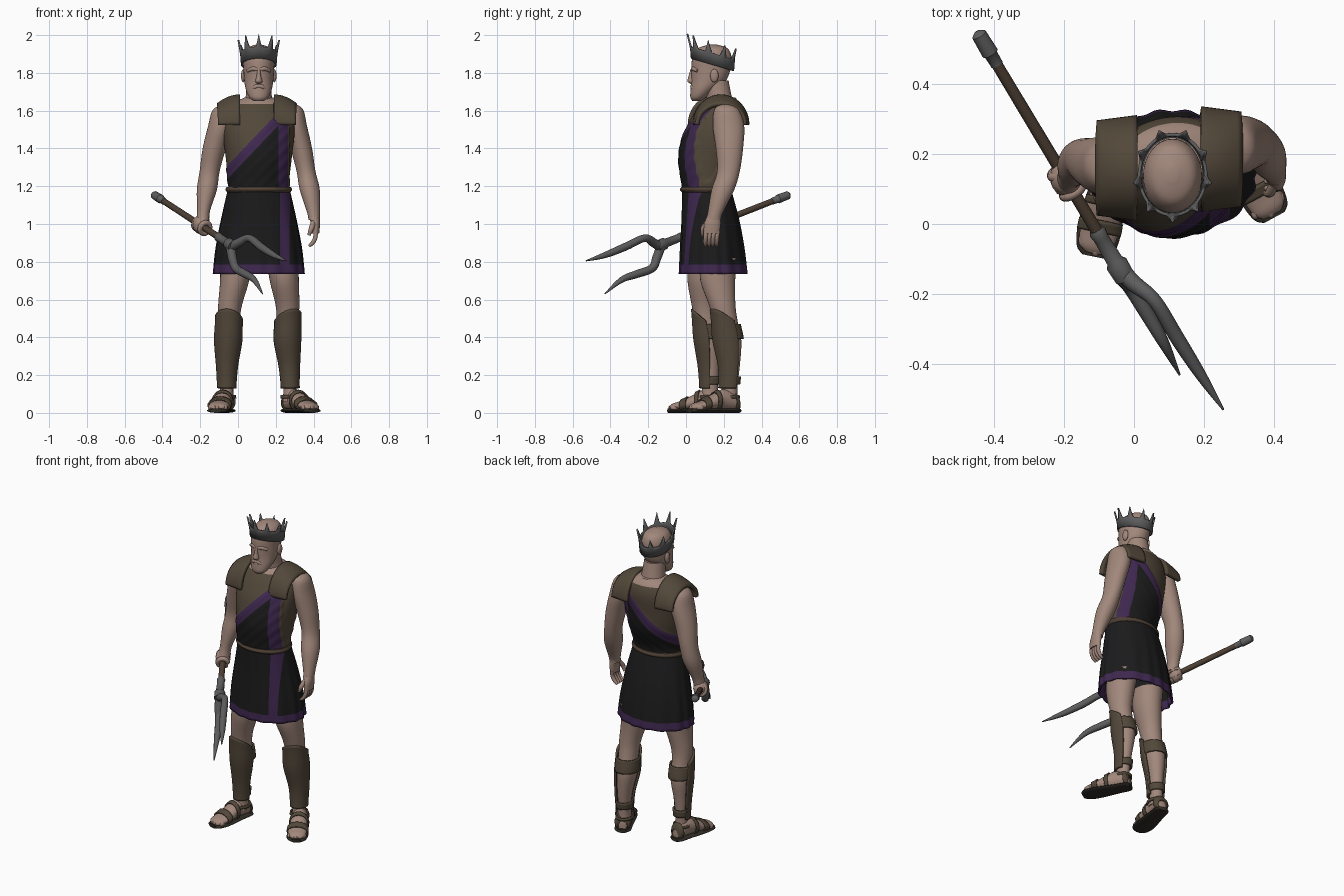
import bpy, bmesh, math
from mathutils import Vector, Matrix

cube = bpy.data.objects.get("Cube")
if cube:
    bpy.data.objects.remove(cube)

COLOURS = {
    "skin": (0.36, 0.245, 0.2), "leather": (0.085, 0.064, 0.042),
    "black_cloth": (0.011, 0.011, 0.012), "purple_trim": (0.05, 0.021, 0.08),
    "steel": (0.11, 0.11, 0.11), "wood": (0.075, 0.05, 0.034),
    "sole": (0.03, 0.025, 0.02),
}
MATS = {}
for key, rgb in COLOURS.items():
    m = bpy.data.materials.new(key)
    m.use_nodes = True
    m.diffuse_color = (*rgb, 1)
    m.node_tree.nodes["Principled BSDF"].inputs["Base Color"].default_value = (*rgb, 1)
    MATS[key] = m


def finish(name, bm, mats, rule=None, cuts=(), thick=0):
    """Cut colour borders, assign materials by rule and make the object."""
    names = mats.split()
    for co, no in cuts:
        geom = bm.verts[:] + bm.edges[:] + bm.faces[:]
        bmesh.ops.bisect_plane(bm, geom=geom, plane_co=co, plane_no=no, dist=1e-5)
    bmesh.ops.recalc_face_normals(bm, faces=bm.faces[:])
    if rule:
        for f in bm.faces:
            f.material_index = names.index(rule(f.calc_center_median()))
    mesh = bpy.data.meshes.new(name)
    bm.to_mesh(mesh)
    bm.free()
    ob = bpy.data.objects.new(name, mesh)
    bpy.context.collection.objects.link(ob)
    for n in names:
        mesh.materials.append(MATS[n])
    if thick:
        mod = ob.modifiers.new("thickness", "SOLIDIFY")
        mod.thickness, mod.offset = thick, 0
    bpy.ops.object.select_all(action="DESELECT")
    ob.select_set(True)
    bpy.context.view_layer.objects.active = ob
    bpy.ops.object.shade_smooth_by_angle(angle=math.radians(45))
    return ob


def spline(rows, steps):
    out, last = [], len(rows) - 1
    for i in range(last):
        quad = zip(rows[max(i - 1, 0)], rows[i], rows[i + 1], rows[min(i + 2, last)])
        quad = list(quad)
        for k in range(steps):
            t = k / steps
            out.append(tuple(b + ((c - a) * t + (2*a - 5*b + 4*c - d) * t*t
                                  + (3*b - a - 3*c + d) * t**3) / 2 for a, b, c, d in quad))
    return out + [rows[last]]


def skin_rings(bm, loops, closed, caps):
    for lo, hi in zip(loops, loops[1:]):
        n = len(lo)
        for i in range(n if closed else n - 1):
            j = (i + 1) % n
            bm.faces.new((lo[i], lo[j], hi[j], hi[i]))
    if caps:
        bm.faces.new(loops[0])
        bm.faces.new(loops[-1])


def loft(name, rings, mats, n=32, steps=5, arc=None, yaw=0, deform=None,
         caps=True, matrix=None, **kw):
    """Stack of ellipses (x, y, z, rx, ry); arc = (middle, half width) leaves it open."""
    bm, loops = bmesh.new(), []
    spin = Matrix.Rotation(yaw, 3, "Z")
    for x, y, z, rx, ry in spline(rings, steps):
        loop = []
        for i in range(n):
            a = arc[0] + arc[1] * (2 * i / (n - 1) - 1) if arc else math.tau * i / n
            mid = Vector((x, y, z))
            co = mid + spin @ Vector((rx * math.cos(a), ry * math.sin(a), 0))
            if deform:
                co = deform(co, a, mid)
            loop.append(bm.verts.new(matrix @ co if matrix else co))
        loops.append(loop)
    skin_rings(bm, loops, not arc, caps and not arc)
    return finish(name, bm, mats, **kw)


def tube(name, pts, mat, n=12, steps=5):
    """Round tube through points (x, y, z, radius)."""
    bm, loops, path = bmesh.new(), [], spline(pts, steps)
    for k, p in enumerate(path):
        t = Vector(path[min(k + 1, len(path) - 1)][:3]) - Vector(path[max(k - 1, 0)][:3])
        q = t.to_track_quat("Z", "Y")
        loops.append([bm.verts.new(Vector(p[:3]) + q @ Vector(
            (p[3] * math.cos(math.tau * i / n), p[3] * math.sin(math.tau * i / n), 0)))
            for i in range(n)])
    skin_rings(bm, loops, True, True)
    return finish(name, bm, mat)


def blob(name, co, size, mat):
    bm = bmesh.new()
    bmesh.ops.create_uvsphere(bm, u_segments=20, v_segments=12, radius=1,
                              matrix=Matrix.Translation(co) @ Matrix.Diagonal((*size, 1)))
    return finish(name, bm, mat)


# Torso with a draped diagonal sash
STRIPE = (0.215, 0.265)


def sash(co):
    return co.z - 1.27 - 1.05 * (co.x + 0.06)


def drape(co, a, mid):
    d = sash(co)
    if co.x < 0.27 and d < 0.035:
        k = min(1, (0.035 - d) / 0.02)
        return mid + (co - mid) * (1 + k * (0.035 + 0.012 * math.sin(d * 90)))
    return co


def torso_rule(c):
    if c.z > 1.635:
        return "skin"
    if c.x > STRIPE[1] or sash(c) > 0.035:
        return "leather"
    return "purple_trim" if c.x > STRIPE[0] or sash(c) > -0.035 else "black_cloth"


slope = (-1.05, 0, 1)
loft("torso", [(.11, .11, 1.16, .155, .12), (.11, .105, 1.22, .16, .125),
               (.11, .125, 1.35, .175, .16), (.11, .145, 1.48, .19, .155),
               (.11, .17, 1.57, .185, .135), (.11, .185, 1.63, .15, .105),
               (.11, .19, 1.67, .075, .07)],
     "skin leather purple_trim black_cloth", n=96, steps=9, yaw=0.14, deform=drape,
     rule=torso_rule, cuts=[((0, 0, 1.635), (0, 0, 1)),
                            ((-.06, 0, 1.305), slope), ((-.06, 0, 1.235), slope)]
     + [((x, 0, 0), (1, 0, 0)) for x in STRIPE])


# Pleated skirt with hem and front stripe
def pleat(co, a, mid):
    k = (1.18 - co.z) / 0.45
    return mid + (co - mid) * (1 + 0.022 * k * math.sin(15 * a + math.sin(4 * a)))


def skirt_rule(c):
    stripe = 0.22 < c.x < 0.27 and c.y < 0.13
    return "purple_trim" if stripe or c.z < 0.785 else "black_cloth"


loft("skirt", [(.11, .11, 1.18, .16, .125), (.11, .13, 1.02, .195, .148),
               (.11, .14, .87, .222, .165), (.11, .145, .735, .235, .175)],
     "black_cloth purple_trim", n=120, steps=6, deform=pleat, caps=False, rule=skirt_rule,
     cuts=[((0, 0, .785), (0, 0, 1)), ((.22, 0, 0), (1, 0, 0)), ((.27, 0, 0), (1, 0, 0))],
     thick=0.01)
loft("belt", [(.11, .11, 1.168, .168, .13), (.11, .108, 1.182, .176, .14),
              (.11, .108, 1.197, .17, .132)], "wood", n=48)

# Shoulder straps arching from chest to back
for side, x0, cy, d in (("right", 0.01, 0.16, -1), ("left", 0.19, 0.185, 1)):
    bm, rows = bmesh.new(), []
    for k in range(9):
        v = k / 8
        rows.append([bm.verts.new((x0 + d * v * 0.115,
                                   cy + (0.14 - 0.015 * v) * math.sin(a),
                                   1.525 + (0.15 - 0.045 * v * v) * math.cos(a)))
                     for a in (math.radians(6 * i - 90) for i in range(31))])
    skin_rings(bm, rows, False, False)
    finish(side + "_shoulder_strap", bm, "leather", thick=0.022)

# Neck, bearded head and face
loft("neck", [(.11, .185, 1.6, .085, .075), (.11, .175, 1.67, .07, .068),
              (.11, .155, 1.76, .062, .07)], "skin")
loft("head", [(.11, .055, 1.65, .025, .02), (.11, .065, 1.67, .05, .042),
              (.11, .09, 1.71, .068, .066), (.11, .12, 1.76, .077, .092),
              (.11, .132, 1.82, .081, .104), (.11, .138, 1.88, .083, .104),
              (.11, .142, 1.93, .062, .078), (.11, .143, 1.95, .015, .02)], "skin")
loft("nose", [(.11, .04, 1.742, .012, .014), (.11, .03, 1.755, .019, .022),
              (.11, .034, 1.785, .012, .02), (.11, .042, 1.82, .01, .018)], "skin", n=16)
tube("brow", [(.05, .06, 1.81, .008), (.08, .04, 1.822, .012), (.11, .036, 1.817, .01),
              (.14, .04, 1.822, .012), (.17, .06, 1.81, .008)], "skin")
tube("moustache", [(.065, .055, 1.705, .008), (.09, .036, 1.725, .012), (.11, .033, 1.73, .01),
                   (.13, .036, 1.725, .012), (.155, .055, 1.705, .008)], "skin")
for side, d in (("right", -1), ("left", 1)):
    blob(side + "_ear", (.11 + d * .082, .15, 1.785), (.012, .022, .035), "skin")


# Spiked crown, tilted back
def spikes(co, a, mid):
    if co.z > 1.9:
        s = abs(((a + math.pi / 2) * 9 / math.tau) % 1 - 0.5) * 2
        h = 0.062 * max(0, (s - 0.5) / 0.5) ** 1.4
        co = co + (co - mid) * h * 2.5 + Vector((0, 0, h))
    co.z -= 0.3 * (co.y - 0.14)
    return co


loft("crown", [(.11, .14, 1.843, .09, .11), (.11, .14, 1.895, .094, .114),
               (.11, .14, 1.905, .095, .115)], "steel", n=108, steps=1, deform=spikes,
     caps=False, thick=0.009)

# Arms and hands
loft("right_arm", [(-.05, .165, 1.635, .025, .03), (-.075, .165, 1.605, .058, .065),
                   (-.09, .165, 1.52, .068, .082), (-.125, .175, 1.4, .062, .07),
                   (-.15, .185, 1.28, .053, .058), (-.165, .17, 1.18, .053, .058),
                   (-.182, .14, 1.07, .034, .04), (-.188, .125, 1.01, .036, .04)], "skin")
loft("left_arm", [(.28, .21, 1.635, .025, .03), (.295, .215, 1.605, .05, .065),
                  (.305, .225, 1.52, .06, .083), (.335, .23, 1.4, .057, .072),
                  (.36, .225, 1.28, .05, .06), (.38, .195, 1.18, .053, .06),
                  (.4, .155, 1.06, .034, .04), (.403, .145, 1.02, .03, .04)], "skin")
loft("left_palm", [(.403, .146, 1.04, .028, .036), (.41, .14, 1.0, .024, .044),
                   (.41, .135, .95, .02, .042)], "skin", n=20)
for i in range(4):
    y = 0.108 + i * 0.02
    tube(f"left_finger_{i}", [(.41, y, .965, .013), (.41, y - .004, .93, .012),
                              (.395, y - .006, .9, .011), (.375, y - .006, .883, .007)], "skin")
tube("left_thumb", [(.4, .115, 1.01, .014), (.388, .09, .975, .014), (.375, .088, .94, .008)],
     "skin")

# Trident shaft, caps and two curved prongs
butt, neck = Vector((-.43, .52, 1.145)), Vector((-.04, -.13, .89))
along = (neck - butt).normalized()


def on_shaft(name, spans, mat):
    tube(name, [(*(butt + along * d), r) for d, r in spans], mat, n=16, steps=1)


reach = (neck - butt).length
on_shaft("trident_shaft", [(0, .016), (reach, .018)], "wood")
on_shaft("butt_cap", [(-.035, .01), (-.025, .022), (.04, .024), (.045, .019), (.08, .018)], "steel")
on_shaft("fork_socket", [(reach - .14, .02), (reach - .13, .025), (reach - .11, .022),
                         (reach - .03, .024), (reach - .02, .032), (reach + .03, .03)], "steel")
tube("upper_prong", [(-.04, -.13, .875, .026), (0, -.17, .9, .024), (.06, -.22, .925, .02),
                     (.12, -.32, .88, .021), (.19, -.43, .835, .016), (.255, -.53, .805, .003)],
     "steel")
tube("lower_prong", [(-.04, -.13, .89, .026), (-.03, -.155, .82, .024), (-.01, -.18, .765, .022),
                     (.04, -.26, .735, .021), (.085, -.34, .705, .016), (.13, -.43, .63, .003)],
     "steel")

# Fist gripping the shaft
grip = butt + along * (Vector((-.19, .12, 1.0)) - butt).dot(along)
blob("right_palm", grip + Vector((-.008, .01, .008)), (.04, .05, .05), "skin")
frame = along.to_track_quat("Z", "Y")
for i in range(4):
    base = grip + along * (i - 1.5) * 0.023
    ring = [base + frame @ Vector((.03 * math.cos(a), .03 * math.sin(a), 0))
            for a in (math.radians(40 * k) for k in range(9))]
    tube(f"right_finger_{i}", [(*p, .014) for p in ring], "skin", steps=3)

# Legs, greaves, calf bands and sandals
RADII = [(.085, .1), (.077, .092), (.063, .07), (.057, .064), (.058, .068),
         (.042, .05), (.035, .042), (.04, .048)]
HEIGHTS = (.82, .7, .57, .48, .38, .25, .14, .06)
LEGS = {
    "right": ([-.01, -.018, -.042, -.048, -.052, -.058, -.06, -.062],
              [.11, .1, .1, .11, .125, .128, .128, .125], -.2, (-.057, .19)),
    "left": ([.235, .245, .262, .262, .26, .27, .275, .277],
             [.175, .168, .192, .21, .225, .235, .23, .225], .5, (.262, .272)),
}
FOOT = [(0, .022, .05), (.07, .04, .085), (.3, .044, .11), (.5, .05, .088),
        (.75, .055, .052), (.93, .046, .036), (1, .025, .022)]
LENGTH = 0.28

for side, (xs, ys, turn, heel) in LEGS.items():
    rings = [(x, y, z, *r) for x, y, z, r in zip(xs, ys, HEIGHTS, RADII)]
    loft(side + "_leg", rings, "skin")
    dense = spline(rings, 10)

    def shell(lo, hi, grow):
        return [(x, y, z, rx + grow, ry + grow) for x, y, z, rx, ry in dense if lo < z < hi]

    face = turn - math.pi / 2

    def peak(co, a, mid):
        k = max(0, (co.z - 0.42) / 0.08)
        return co + Vector((0, 0, 0.055 * k * math.cos(a - face)))

    loft(side + "_greave", shell(.125, .505, .01), "leather", n=40, steps=1,
         arc=(face, 1.75), deform=peak, thick=0.014)
    for label, lo, hi in (("calf", .385, .475), ("ankle", .14, .2), ("low_ankle", .075, .1)):
        loft(f"{side}_{label}_band", shell(lo, hi, .009), "leather", steps=1, caps=False,
             thick=0.01)

    fwd, up = Vector((math.sin(turn), -math.cos(turn), 0)), Vector((0, 0, 1))
    place = Matrix((up.cross(fwd), up, fwd)).transposed().to_4x4()
    place.translation = (*heel, 0)
    foot = [(0, h / 2 + .015, s * LENGTH, w, h / 2) for s, w, h in FOOT]
    loft(side + "_foot", foot, "skin", matrix=place, n=24)
    loft(side + "_sole", [(0, .012, s * 1.06 * LENGTH - .008, w + .008, .012)
                          for s, w, h in FOOT], "sole", matrix=place, n=24)
    fine = spline(foot, 8)
    for label, lo, hi in (("heel", -.01, .1), ("instep", .42, .52), ("toe", .64, .78)):
        strap = [(x, y, z, rx + .005, ry + .005) for x, y, z, rx, ry in fine
                 if lo < z / LENGTH < hi]
        loft(f"{side}_{label}_strap", strap, "leather", matrix=place, steps=1,
             caps=False, thick=0.008)
    for i in range(5):
        off = (i - 2) * 0.02
        tip = place @ Vector((off, .028, LENGTH * (.95 - 6 * abs(off) ** 1.2 * .5)))
        blob(f"{side}_toe_{i}", tip, (.013, .022, .015), "skin")
